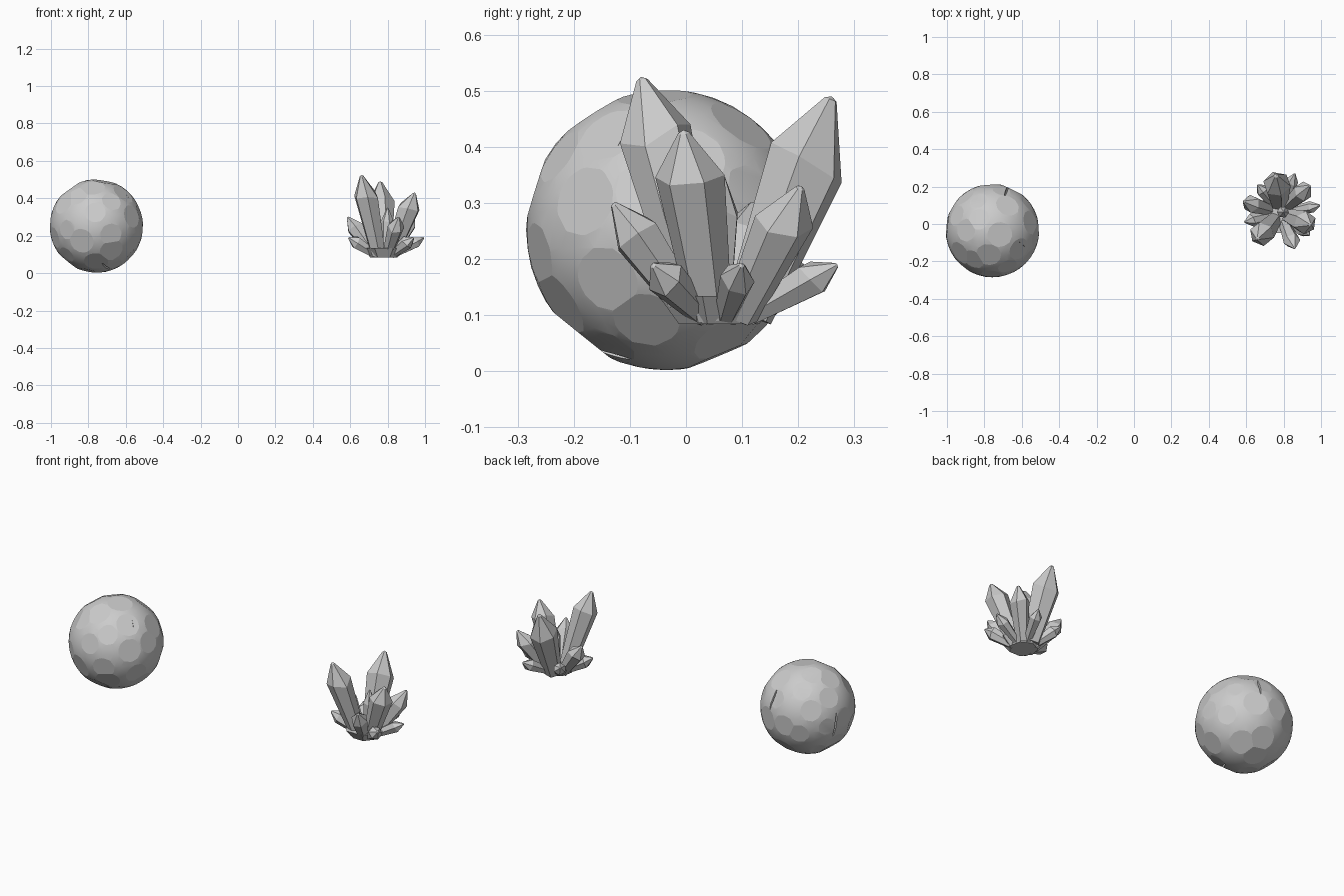
import bpy, bmesh, math, random
from mathutils import Vector, Matrix

if "Cube" in bpy.data.objects:
    bpy.data.objects.remove(bpy.data.objects["Cube"])

random.seed(7)


def make_object(name, bm):
    bmesh.ops.recalc_face_normals(bm, faces=bm.faces)
    me = bpy.data.meshes.new(name)
    bm.to_mesh(me)
    bm.free()
    ob = bpy.data.objects.new(name, me)
    bpy.context.collection.objects.link(ob)
    return ob


# Boulder: a ball with flat facets sliced off
R = 0.25
CENTRE = Vector((-0.757, -0.035, 0.252))
bm = bmesh.new()
bmesh.ops.create_icosphere(bm, subdivisions=4, radius=R)
N = 42
for i in range(N):
    z = 1 - 2 * (i + 0.5) / N
    a = i * 2.39996
    s = math.sqrt(1 - z * z)
    n = Vector((s * math.cos(a), s * math.sin(a), z))
    n = (n + Vector([random.uniform(-0.13, 0.13) for _ in range(3)])).normalized()
    cut = bmesh.ops.bisect_plane(bm, geom=bm.verts[:] + bm.edges[:] + bm.faces[:],
                                 plane_co=n * R * random.uniform(0.96, 0.982),
                                 plane_no=n, clear_outer=True)
    edges = [e for e in cut["geom_cut"] if isinstance(e, bmesh.types.BMEdge)]
    bmesh.ops.holes_fill(bm, edges=edges, sides=0)
bmesh.ops.remove_doubles(bm, verts=bm.verts, dist=0.0005)
boulder = make_object("boulder", bm)
boulder.location = CENTRE

# Cracks: thin lens cutters (direction, line direction, half length)
cracks = [((-0.54, -0.84, 0), (0.1, 0, -1), 0.14),
          ((0.51, -0.2, 0.75), (0.16, -0.14, -0.2), 0.16),
          ((-0.92, 0.32, -0.06), (0.1, 0.1, -1), 0.07),
          ((0.3, 0.85, 0.4), (0.1, 0.3, -1), 0.06),
          ((0.2, -0.4, -0.85), (0.3, 1, 0.2), 0.05)]
bm = bmesh.new()
for d, t, half in cracks:
    d = Vector(d).normalized()
    side = d.cross(Vector(t)).normalized()
    along = side.cross(d)
    rot = Matrix((along, side, d)).transposed().to_4x4()
    sink = R * math.cos(half / R) + 0.006
    depth = R - sink + 0.012
    m = Matrix.Translation(CENTRE + d * sink) @ rot @ Matrix.Diagonal((half, 0.005, 0.022, 1))
    if half > 0.1:
        # long cracks follow the curve of the ball
        m = Matrix.Translation(CENTRE + d * R * 0.06) @ rot @ Matrix.Diagonal((half * 1.35, 0.006, R * 0.93, 1))
    bmesh.ops.create_uvsphere(bm, u_segments=16, v_segments=10, radius=1, matrix=m)
cutter = make_object("crack_cutter", bm)
cutter.hide_render = True
cutter.hide_set(True)
mod = boulder.modifiers.new("cracks", "BOOLEAN")
mod.operation = "DIFFERENCE"
mod.object = cutter
mod.solver = "EXACT"
bpy.context.view_layer.objects.active = boulder
boulder.select_set(True)
bpy.ops.object.modifier_apply(modifier=mod.name)
bpy.data.objects.remove(cutter)
bpy.ops.object.shade_smooth_by_angle(angle=math.radians(9))


# Crystals: flaring six-sided shafts with faceted points
def crystal(name, tip, r, sides=6):
    tip = Vector(tip)
    root = Vector((0.78, 0.06, 0.1))
    lean = tip - root
    root += Vector((lean.x, lean.y, 0)) * 0.25
    axis = tip - root
    length = axis.length
    m = Matrix.Translation(root) @ axis.to_track_quat("Z", "Y").to_matrix().to_4x4()
    turn = random.uniform(0, 1)
    bm = bmesh.new()
    rings = []
    for h, k in ((0, 0.62), (0.72, 1.0), (0.985, 0.16)):
        ring = []
        for j in range(sides):
            a = turn + j * math.tau / sides
            hh = h * length
            if k == 1.0:
                hh += random.uniform(-0.05, 0.05) * length
            ring.append(bm.verts.new(m @ Vector((k * r * math.cos(a), k * r * math.sin(a), hh))))
        rings.append(ring)
    for lo, hi in zip(rings, rings[1:]):
        for j in range(sides):
            q = (j + 1) % sides
            bm.faces.new((lo[j], lo[q], hi[q], hi[j]))
    apex = bm.verts.new(tip)
    for j in range(sides):
        bm.faces.new((rings[-1][j], rings[-1][(j + 1) % sides], apex))
    bm.faces.new(rings[0][::-1])
    return make_object(name, bm)


tips = [((0.66, -0.08, 0.525), 0.066), ((0.76, 0.26, 0.49), 0.075),
        ((0.945, -0.005, 0.43), 0.062), ((0.94, 0.205, 0.33), 0.052),
        ((0.86, -0.13, 0.30), 0.045), ((0.94, -0.06, 0.19), 0.036),
        ((0.995, 0.10, 0.19), 0.032), ((0.86, 0.27, 0.19), 0.034),
        ((0.585, 0.12, 0.30), 0.048), ((0.59, 0.01, 0.19), 0.036),
        ((0.80, 0.065, 0.35), 0.032), ((0.66, 0.21, 0.19), 0.034)]
for i, (tip, r) in enumerate(tips):
    crystal(f"crystal_{i + 1}", tip, r)

# Stony root under the crystals
bm = bmesh.new()
bmesh.ops.create_cone(bm, cap_ends=True, segments=7, radius1=0.075, radius2=0.115, depth=0.05,
                      matrix=Matrix.Translation((0.78, 0.055, 0.109)))
make_object("crystal_root", bm)
